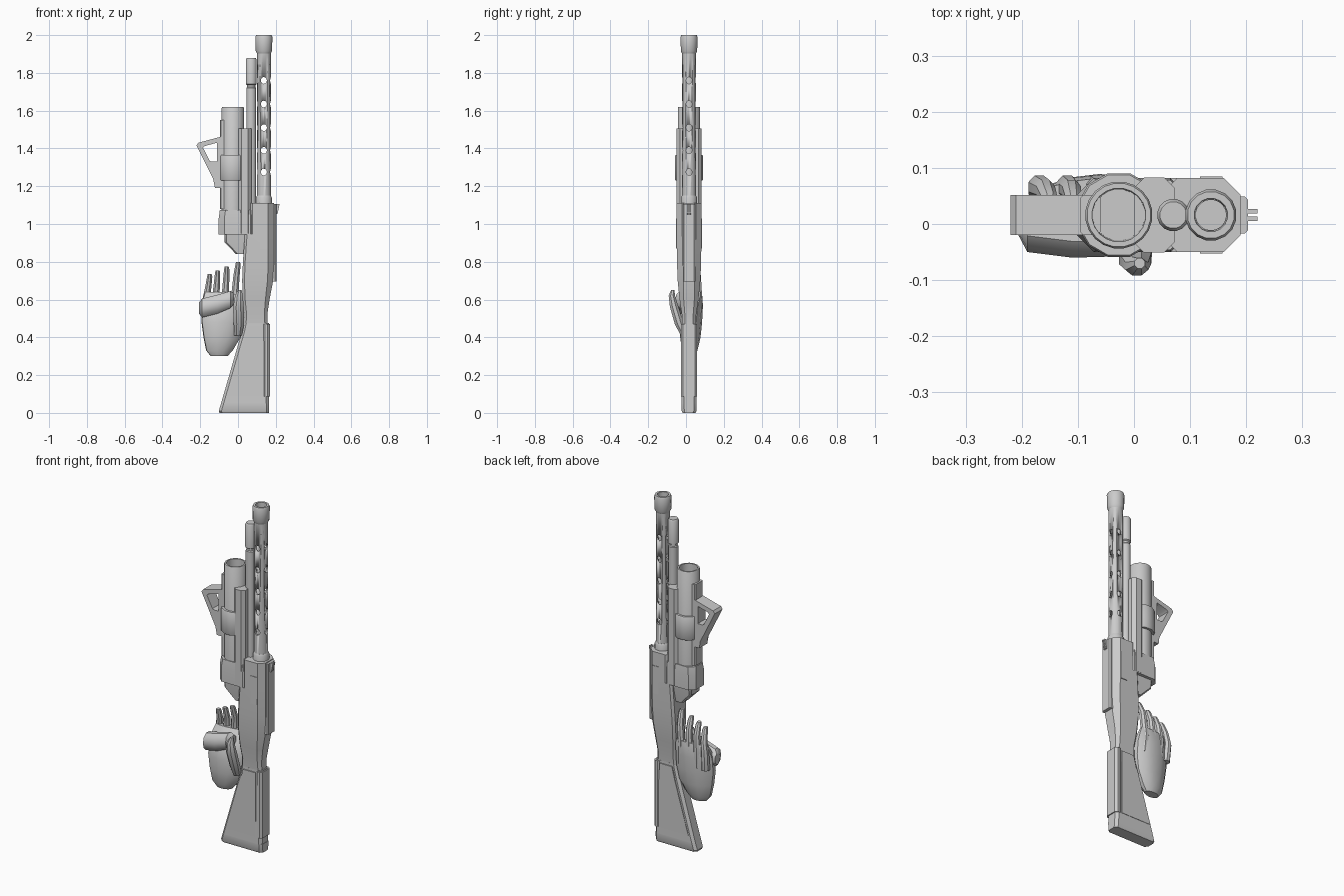
import bpy, bmesh, math
from math import sin, cos, pi

CY = 0.016  # the weapon's mid plane


def loft(name, rings, closed=False):
    """Skin a list of equal-length point rings; cap the ends unless closed."""
    bm = bmesh.new()
    vs = [[bm.verts.new(p) for p in r] for r in rings]
    n = len(vs[0])
    pairs = list(zip(vs, vs[1:])) + ([(vs[-1], vs[0])] if closed else [])
    for a, b in pairs:
        for i in range(n):
            j = (i + 1) % n
            bm.faces.new((a[i], a[j], b[j], b[i]))
    if not closed:
        bm.faces.new(vs[0][::-1])
        bm.faces.new(vs[-1])
    bmesh.ops.recalc_face_normals(bm, faces=bm.faces)
    me = bpy.data.meshes.new(name)
    bm.to_mesh(me)
    bm.free()
    ob = bpy.data.objects.new(name, me)
    bpy.context.collection.objects.link(ob)
    bpy.context.view_layer.objects.active = ob
    bpy.ops.object.select_all(action='DESELECT')
    ob.select_set(True)
    bpy.ops.object.shade_smooth_by_angle(angle=math.radians(35))
    return ob


def ell(x, y, z, rx, ry, n=12, rot=0.0):
    pts = []
    for i in range(n):
        a = 2 * pi * (i + 0.5) / n
        u, v = rx * cos(a), ry * sin(a)
        pts.append((x + u * cos(rot) - v * sin(rot), y + u * sin(rot) + v * cos(rot), z))
    return pts


def rect(z, x0, x1, hw, cl=0.01, cr=0.01, k=1.0):
    """Horizontal chamfered rectangle with separate left and right chamfers."""
    return [(x, CY + y, z) for x, y in (
        (x0 + cl, -hw), (x1 - cr, -hw), (x1, -hw + cr * k), (x1, hw - cr * k),
        (x1 - cr, hw), (x0 + cl, hw), (x0, hw - cl), (x0, -hw + cl))]


def lathe(name, x, prof, n=16):
    return loft(name, [ell(x, CY, z, r, r, n) for r, z in prof])


def block(name, x0, x1, z0, z1, hw, c=0.006):
    return loft(name, [rect(z0, x0, x1, hw, c, c), rect(z1, x0, x1, hw, c, c)])


def prism(name, pts, y0, y1):
    return loft(name, [[(x, y, z) for x, z in pts] for y in (y0, y1)])


def cut(ob, cutter):
    cutter.hide_render = True
    m = ob.modifiers.new("cut", 'BOOLEAN')
    m.object, m.solver = cutter, 'EXACT'
    bpy.ops.object.select_all(action='DESELECT')
    bpy.context.view_layer.objects.active = ob
    ob.select_set(True)
    bpy.ops.object.modifier_move_to_index(modifier="cut", index=0)
    bpy.ops.object.modifier_apply(modifier="cut")
    bpy.data.objects.remove(cutter)


# Main barrel with open bore and cross-drilled vent holes
BX = 0.137
barrel = lathe("barrel", BX, [(0.037, 1.08), (0.037, 1.92), (0.027, 1.92), (0.027, 1.16)], 24)
for z in (1.76, 1.635, 1.51, 1.39, 1.275):
    h = 0.08
    circ = [(0.016 * cos(2 * pi * i / 12), 0.018 * sin(2 * pi * i / 12)) for i in range(12)]
    cut(barrel, loft("vent_y", [[(BX + u, CY + s, z + v) for u, v in circ] for s in (-h, h)]))
    cut(barrel, loft("vent_x", [[(BX + s, CY + u, z + v) for u, v in circ] for s in (-h, h)]))
lathe("muzzle", BX, [(0.036, 1.9), (0.044, 1.915), (0.046, 1.99), (0.042, 2.0),
                     (0.03, 2.0), (0.028, 1.9)])
lathe("barrel_collar", BX, [(0.043, 1.09), (0.043, 1.14), (0.038, 1.15)])

# Slim rod beside the barrel
lathe("side_rod", 0.07, [(0.026, 1.0), (0.026, 1.72), (0.022, 1.725), (0.022, 1.735),
                         (0.029, 1.74), (0.029, 1.87), (0.024, 1.88)])

# Launcher tube, clamp, breech and spine
TX = -0.027
lathe("launcher_tube", TX, [(0.06, 1.0), (0.06, 1.615), (0.057, 1.62), (0.048, 1.62), (0.046, 1.4)], 20)
lathe("launcher_clamp", TX, [(0.074, 1.23), (0.077, 1.235), (0.077, 1.36), (0.074, 1.365)], 12)
block("launcher_spine", 0.0, 0.072, 0.95, 1.505, 0.067, 0.018)
loft("breech", [rect(0.945, -0.102, 0.075, 0.066, 0.03, 0.01), rect(1.03, -0.102, 0.075, 0.066, 0.03, 0.01),
                rect(1.075, -0.096, 0.075, 0.062, 0.03, 0.01)])
loft("breech_tail", [rect(0.842, -0.012, 0.05, 0.035), rect(0.905, -0.072, 0.05, 0.045),
                     rect(0.96, -0.072, 0.05, 0.05)])
block("handle_rail", -0.096, -0.06, 1.08, 1.55, 0.036)

# Triangular fore handle with an opening
outer = [(-0.08, 1.465), (-0.21, 1.43), (-0.22, 1.415), (-0.125, 1.225), (-0.122, 1.19), (-0.08, 1.19)]
inner = [(-0.112, 1.43), (-0.175, 1.413), (-0.185, 1.403), (-0.15, 1.335), (-0.14, 1.33), (-0.112, 1.33)]
loft("fore_handle", [[(x, CY + y, z) for x, z in p] for p, y in
                     ((outer, -0.036), (inner, -0.036), (inner, 0.036), (outer, 0.036))], closed=True)

# Receiver tapering into the grip neck
loft("receiver", [rect(z, a, b, w, 0.012, c) for z, a, b, w, c in (
    (0.44, 0.028, 0.158, 0.034, 0.014), (0.52, 0.034, 0.155, 0.038, 0.016),
    (0.60, 0.026, 0.167, 0.05, 0.022), (0.70, 0.022, 0.186, 0.06, 0.03),
    (0.80, 0.026, 0.19, 0.064, 0.03), (0.945, 0.036, 0.19, 0.066, 0.03),
    (0.947, 0.065, 0.19, 0.066, 0.03), (1.11, 0.065, 0.19, 0.066, 0.03))])
for y, side in ((CY - 0.065, "front"), (CY + 0.065, "back")):
    prism("receiver_panel_" + side, [(0.118, 0.87), (0.158, 0.87), (0.158, 1.03), (0.118, 1.03)],
          y - 0.004, y + 0.004)
block("top_rail", 0.17, 0.203, 0.695, 1.105, 0.033)
for s in (-1, 1):
    y = CY + s * 0.007
    prism("rear_sight", [(0.2, 1.05), (0.21, 1.055), (0.22, 1.105), (0.2, 1.105)], y - 0.004, y + 0.004)

# Shoulder stock, side panels, comb strip and butt pad
loft("stock", [rect(z, a, 0.163, w, 0.014, 0.014) for z, a, w in (
    (0.05, -0.09, 0.04), (0.36, 0.0, 0.038), (0.42, 0.018, 0.036), (0.475, 0.03, 0.036))])
loft("butt_pad", [rect(z, a, 0.165, w, 0.014, 0.014) for z, a, w in (
    (0.0, -0.098, 0.034), (0.01, -0.102, 0.039), (0.05, -0.09, 0.04))])
block("comb_strip", 0.13, 0.169, 0.088, 0.47, 0.043, 0.012)
for y in (CY - 0.038, CY + 0.038):
    prism("stock_panel", [(-0.055, 0.09), (0.13, 0.09), (0.13, 0.46), (0.05, 0.46), (0.03, 0.38)],
          y - 0.004, y + 0.004)

# Cupped hand guard: palm, knuckle roll, thumb and fingers
loft("hand_palm", [ell(x, y, z, rx, ry, 12, 0.12) for x, y, z, rx, ry in (
    (-0.10, 0.02, 0.30, 0.045, 0.025), (-0.098, 0.02, 0.33, 0.072, 0.04),
    (-0.085, 0.023, 0.40, 0.10, 0.053), (-0.083, 0.026, 0.48, 0.113, 0.058),
    (-0.083, 0.034, 0.56, 0.112, 0.054), (-0.082, 0.052, 0.61, 0.105, 0.034),
    (-0.082, 0.06, 0.64, 0.095, 0.02))])
loft("hand_knuckle_roll", [[(x, y + r * cos(2 * pi * i / 10), z + 1.25 * r * sin(2 * pi * i / 10))
                            for i in range(10)] for x, y, z, r in (
    (-0.206, 0.005, 0.555, 0.025), (-0.19, -0.008, 0.555, 0.042), (-0.11, -0.018, 0.575, 0.042),
    (-0.04, -0.02, 0.6, 0.038), (-0.02, -0.01, 0.605, 0.022))])
loft("hand_thumb", [ell(*p, 8) for p in (
    (0.0, -0.005, 0.41, 0.022, 0.025), (0.005, -0.035, 0.47, 0.03, 0.026),
    (0.002, -0.062, 0.56, 0.031, 0.025), (0.005, -0.075, 0.62, 0.022, 0.018),
    (0.01, -0.07, 0.65, 0.01, 0.01))])
for i, (xb, xt, zt) in enumerate(((-0.165, -0.15, 0.735), (-0.115, -0.108, 0.755),
                                  (-0.065, -0.06, 0.775), (-0.015, 0.0, 0.8))):
    loft("hand_finger_%d" % (i + 1), [ell(*p, 8) for p in (
        (xb, 0.055, 0.5, 0.023, 0.025), (xb - 0.004, 0.066, 0.6, 0.021, 0.022),
        ((xb + xt) / 2, 0.06, zt - 0.07, 0.018, 0.02), (xt, 0.04, zt - 0.015, 0.015, 0.018),
        (xt, 0.034, zt, 0.011, 0.013))])
